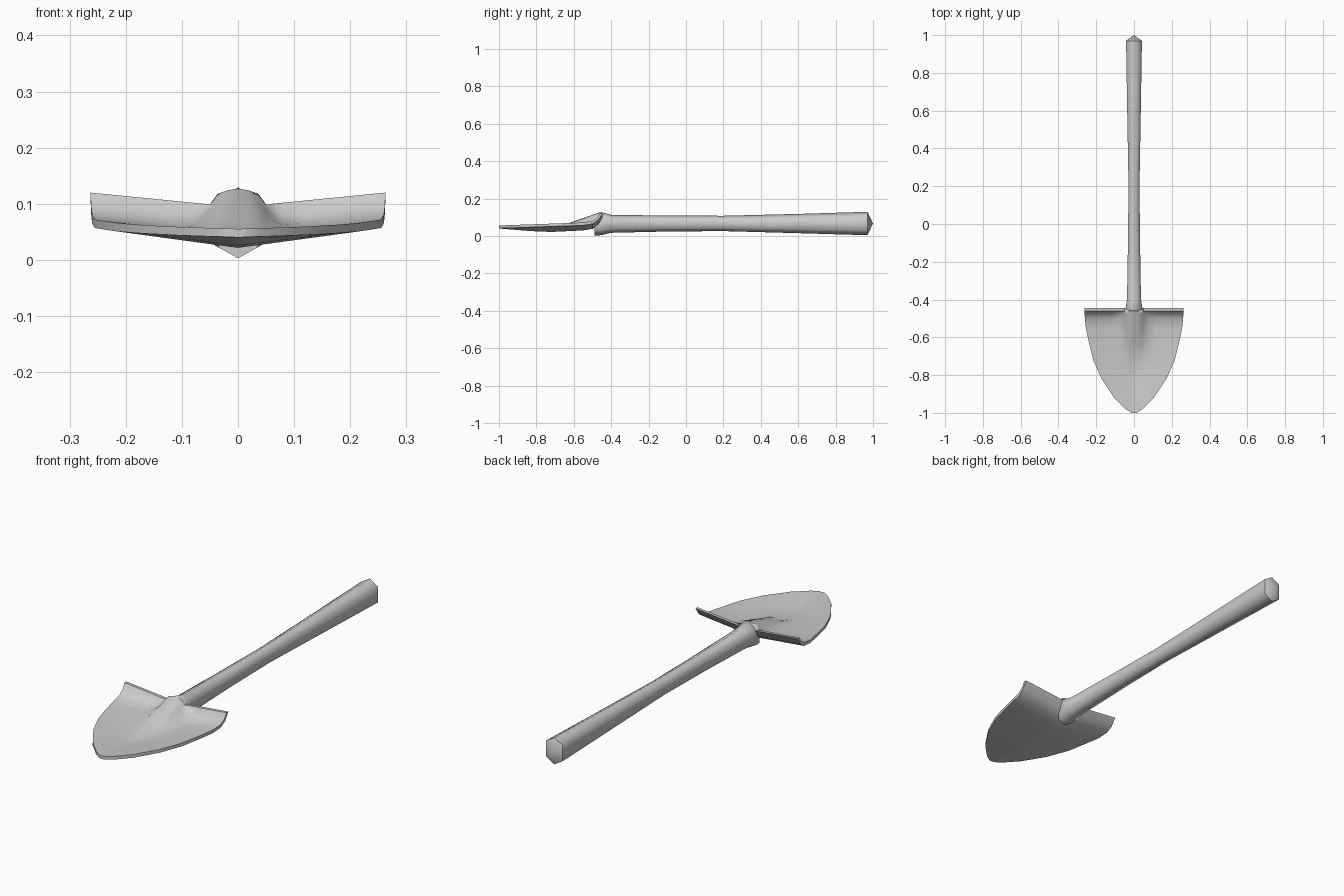
import bpy
import bmesh
import math

cube = bpy.data.objects.get("Cube")
if cube:
    bpy.data.objects.remove(cube, do_unlink=True)

steel = bpy.data.materials.new("light_grey")
steel.use_nodes = True
grey = (0.6, 0.6, 0.6, 1)
steel.diffuse_color = grey
steel.node_tree.nodes["Principled BSDF"].inputs["Base Color"].default_value = grey


def finish(name, bm, sharp):
    """Smooth the faces, keep edges that pass the sharp test, add the object."""
    bmesh.ops.recalc_face_normals(bm, faces=bm.faces)
    for f in bm.faces:
        f.smooth = True
    for e in bm.edges:
        e.smooth = not sharp(e)
    mesh = bpy.data.meshes.new(name)
    bm.to_mesh(mesh)
    bm.free()
    mesh.materials.append(steel)
    obj = bpy.data.objects.new(name, mesh)
    bpy.context.collection.objects.link(obj)


def lerp(points, t):
    """Piecewise linear lookup in a list of (t, value) pairs."""
    for (a, va), (b, vb) in zip(points, points[1:]):
        if t <= b:
            return va + (vb - va) * (t - a) / (b - a)
    return points[-1][1]


# Handle: tall hexagon lofted along y, (y, half width, bottom, top)
sections = [(-0.49, 0.035, 0.003, 0.100), (-0.455, 0.046, 0.004, 0.128),
            (-0.40, 0.037, 0.017, 0.113), (-0.10, 0.032, 0.024, 0.109),
            (0.20, 0.029, 0.026, 0.108), (0.60, 0.036, 0.015, 0.118),
            (0.97, 0.042, 0.004, 0.129)]
bm = bmesh.new()
rings = []
for y, w, low, high in sections:
    mid, h = (low + high) / 2, (high - low) / 2
    shape = [(0, 1), (1, 0.6), (1, -0.6), (0, -1), (-1, -0.6), (-1, 0.6)]
    rings.append([bm.verts.new((x * w, y, mid + z * h)) for x, z in shape])
for a, b in zip(rings, rings[1:]):
    for i in range(6):
        j = (i + 1) % 6
        bm.faces.new((a[i], a[j], b[j], b[i]))
bm.faces.new(rings[0])
tip = bm.verts.new((0, 1.0, 0.067))
for i in range(6):
    bm.faces.new((rings[-1][i], rings[-1][(i + 1) % 6], tip))
ends = [set(rings[0]), set(rings[-1])]
finish("handle", bm, lambda e: any(set(e.verts) <= r for r in ends))

# Blade: V-shaped pointed sheet with a socket ridge and a raised rear lip
outline = [(-1, 0.014), (-0.98, 0.045), (-0.92, 0.105), (-0.82, 0.172),
           (-0.72, 0.216), (-0.63, 0.238), (-0.55, 0.255), (-0.5, 0.26),
           (-0.475, 0.262), (-0.46, 0.263)]
keel = [(-1, 0.04), (-0.75, 0.02), (-0.46, 0.034)]
rim = [(-1, 0.041), (-0.46, 0.06)]
lip = [(-0.55, 0), (-0.5, 0.006), (-0.475, 0.022), (-0.46, 0.045)]
ridge = [(0, 1), (0.07, 0.94), (0.14, 0.83), (0.19, 0.57), (0.3, 0.2), (0.45, 0)]
half = [0, 0.07, 0.14, 0.19, 0.3, 0.45, 0.7, 1]
columns = [-u for u in reversed(half[1:])] + half
thick = 0.015

bm = bmesh.new()
top, under = [], []
for y, w in outline:
    raise_lip = lerp(lip, max(y, -0.55))
    turn = raise_lip / 0.045
    fade = max(0, (y + 0.72) / 0.26)
    row_top, row_under = [], []
    for u in columns:
        a = abs(u)
        base = lerp(keel, y) * (1 - a) + lerp(rim, y) * a
        bump = max(raise_lip, 0.078 * fade * lerp(ridge, a))
        row_top.append(bm.verts.new((u * w, y, base + thick + bump)))
        row_under.append(bm.verts.new(
            (u * w, y + 0.014 * turn, base + raise_lip + thick * turn ** 2)))
    top.append(row_top)
    under.append(row_under)

for sheet in (top, under):
    for a, b in zip(sheet, sheet[1:]):
        for i in range(len(columns) - 1):
            bm.faces.new((a[i], a[i + 1], b[i + 1], b[i]))
# Close the rim all the way round
loops = []
for s in (top, under):
    loops.append(s[0] + [r[-1] for r in s[1:-1]] + s[-1][::-1]
                 + [r[0] for r in s[-2:0:-1]])
n = len(loops[0])
for i in range(n):
    j = (i + 1) % n
    bm.faces.new((loops[0][i], loops[0][j], loops[1][j], loops[1][i]))
finish("blade", bm, lambda e: e.calc_face_angle(0) > math.radians(45))
